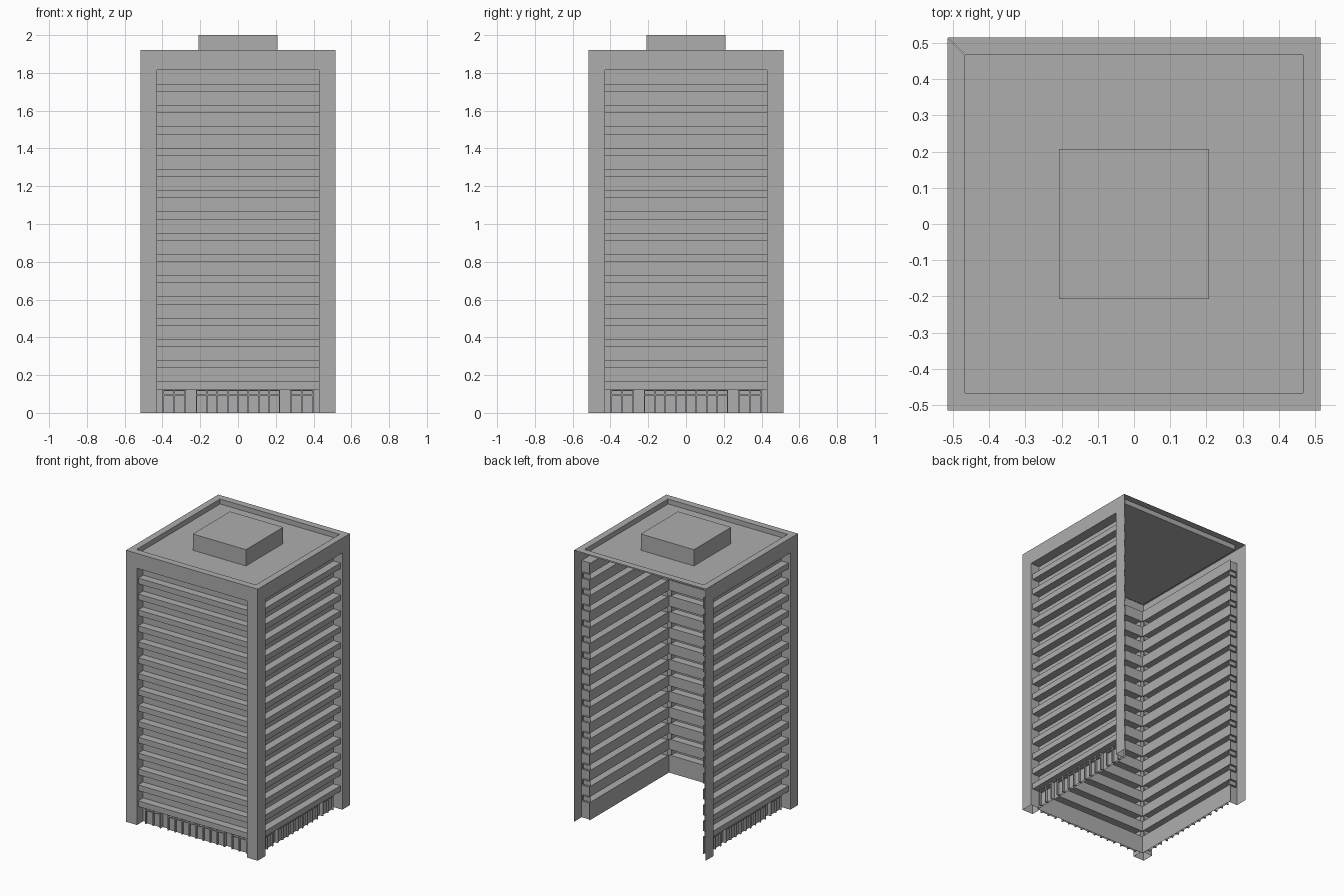
import bpy, bmesh, math
from mathutils import Matrix

cube = bpy.data.objects.get("Cube")
if cube:
    bpy.data.objects.remove(cube)

concrete = bpy.data.materials.new("concrete_grey")
concrete.use_nodes = True
colour = (0.42, 0.42, 0.42, 1)
concrete.diffuse_color = colour
concrete.node_tree.nodes["Principled BSDF"].inputs["Base Color"].default_value = colour

HALF = 0.515      # outer face of the tower
OPEN = 0.43       # half width of each facade opening
WALL = 0.445      # recessed wall plane
LEDGE = 0.50      # outer plane of the ledges
TOP, HEAD, ROOF = 1.92, 1.815, 1.885
GROUND, STEP, BAND, FLOORS = 0.125, 0.1125, 0.04, 15


def make(name, bm, turn=0):
    """Turn a finished bmesh into a named object."""
    mesh = bpy.data.meshes.new(name)
    bm.transform(Matrix.Rotation(math.radians(turn), 4, 'Z'))
    bm.to_mesh(mesh)
    bm.free()
    mesh.materials.append(concrete)
    obj = bpy.data.objects.new(name, mesh)
    bpy.context.collection.objects.link(obj)


def quad(bm, *points):
    bm.faces.new([bm.verts.new(p) for p in points])


def panel(bm, x0, x1, z0, z1, y):
    """Upright sheet facing -y."""
    quad(bm, (x0, y, z0), (x1, y, z0), (x1, y, z1), (x0, y, z1))


def box(bm, x0, x1, y0, y1, z0, z1):
    size = Matrix.Diagonal((x1 - x0, y1 - y0, z1 - z0, 1))
    place = Matrix.Translation(((x0 + x1) / 2, (y0 + y1) / 2, (z0 + z1) / 2))
    bmesh.ops.create_cube(bm, size=1, matrix=place @ size)


def frame(side, turn):
    # Corner piers, head band, jambs and soffit
    bm = bmesh.new()
    panel(bm, -HALF, -OPEN, 0, TOP, -HALF)
    panel(bm, OPEN, HALF, 0, TOP, -HALF)
    panel(bm, -OPEN, OPEN, HEAD, TOP, -HALF)
    quad(bm, (-OPEN, -HALF, 0), (-OPEN, -WALL, 0), (-OPEN, -WALL, HEAD), (-OPEN, -HALF, HEAD))
    quad(bm, (OPEN, -WALL, 0), (OPEN, -HALF, 0), (OPEN, -HALF, HEAD), (OPEN, -WALL, HEAD))
    quad(bm, (-OPEN, -HALF, HEAD), (-OPEN, -WALL, HEAD), (OPEN, -WALL, HEAD), (OPEN, -HALF, HEAD))
    make(side + "_piers", bm, turn)


def floors(side, turn):
    # Folded sheet of recessed walls and projecting ledges
    path = [(WALL, 0)]
    for i in range(FLOORS):
        z = GROUND + i * STEP
        path += [(WALL, z), (LEDGE, z), (LEDGE, z + BAND), (WALL, z + BAND)]
    path.append((WALL, HEAD))
    bm = bmesh.new()
    w = WALL
    for (d0, z0), (d1, z1) in zip(path, path[1:]):
        quad(bm, (-w, -d0, z0), (w, -d0, z0), (w, -d1, z1), (-w, -d1, z1))
    make(side + "_floors", bm, turn)


def glazing(side, turn):
    # Ground floor windows and entrance: bars standing out from the wall
    bm = bmesh.new()
    bar, sill, transom, head = 0.007, 0.0, 0.093, 0.122
    front = -WALL - 0.025
    for x0, x1, panes in ((-0.395, -0.28, 2), (-0.22, 0.22, 8), (0.28, 0.395, 2)):
        panel(bm, x0, x1, sill, head, -WALL - 0.012)
        for i in range(panes + 1):
            x = x0 + (x1 - x0) * i / panes
            box(bm, x - bar / 2, x + bar / 2, front, -WALL, sill, head)
        for z in (transom, head - bar):
            box(bm, x0, x1, front, -WALL, z, z + bar)
    make(side + "_ground_windows", bm, turn)


# Three finished sides; the back stays open
for side, turn in (("front", 0), ("left", 90), ("right", -90)):
    frame(side, turn)
    floors(side, turn)
    glazing(side, turn)

# Parapet: top rim and inner faces on all sides
bm = bmesh.new()
inner = 0.467
for i in range(4):
    spin = Matrix.Rotation(math.radians(90 * i), 4, 'Z')
    part = [(-HALF, -HALF, TOP), (HALF, -HALF, TOP), (inner, -inner, TOP), (-inner, -inner, TOP)]
    bm.faces.new([bm.verts.new(spin @ Matrix.Translation(p).translation) for p in part])
    part = [(inner, -inner, ROOF), (-inner, -inner, ROOF), (-inner, -inner, TOP), (inner, -inner, TOP)]
    bm.faces.new([bm.verts.new(spin @ Matrix.Translation(p).translation) for p in part])
make("parapet", bm)

# Roof deck
bm = bmesh.new()
quad(bm, (-inner, -inner, ROOF), (inner, -inner, ROOF), (inner, inner, ROOF), (-inner, inner, ROOF))
make("roof_deck", bm)

# Rooftop plant room
bm = bmesh.new()
box(bm, -0.208, 0.208, -0.208, 0.208, ROOF, 2.0)
make("plant_room", bm)
